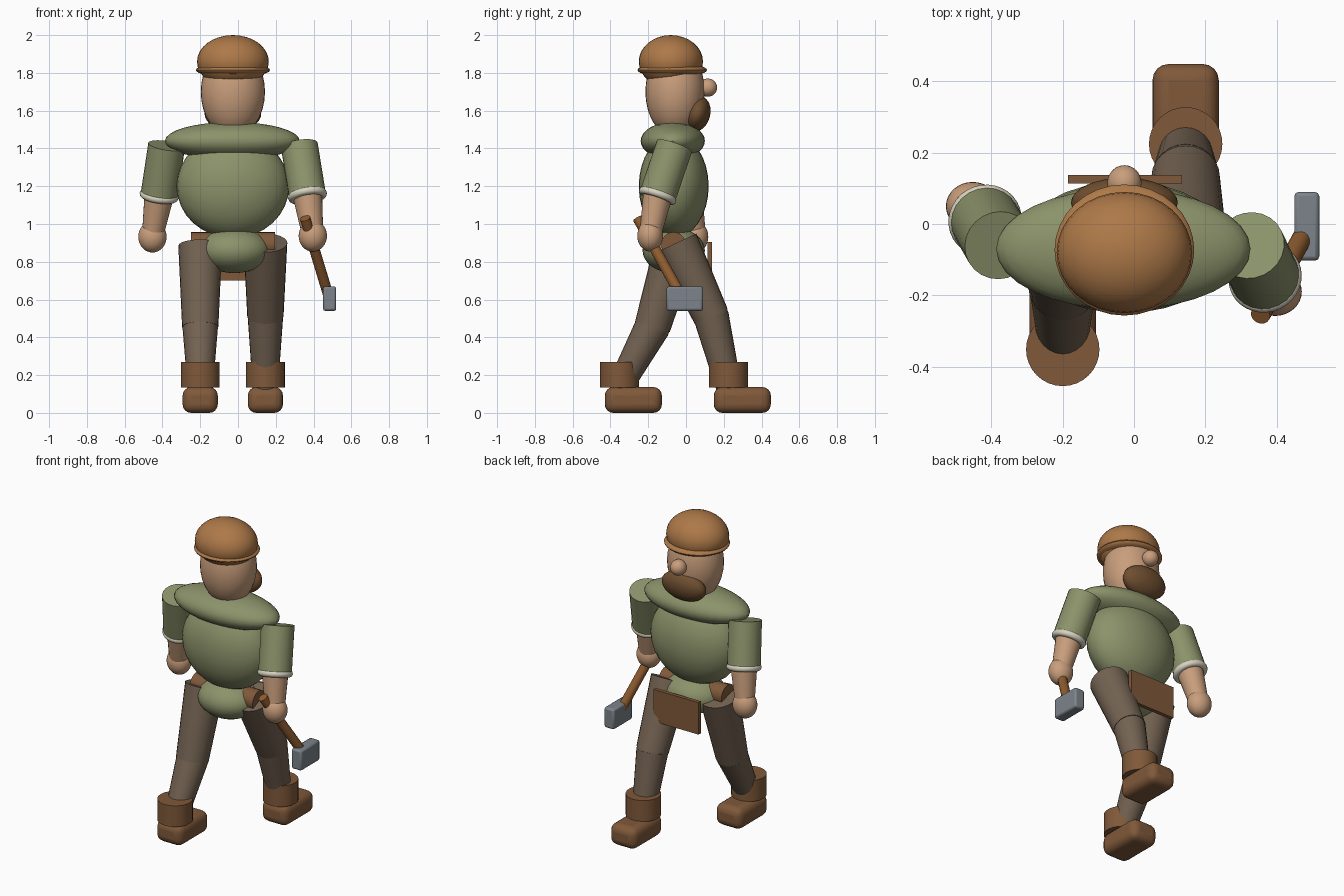
import bpy, math
from mathutils import Vector

if "Cube" in bpy.data.objects:
    bpy.data.objects.remove(bpy.data.objects["Cube"])


def colour(name, r, g, b):
    m = bpy.data.materials.new(name)
    m.diffuse_color = (r, g, b, 1)
    m.use_nodes = True
    m.node_tree.nodes["Principled BSDF"].inputs["Base Color"].default_value = m.diffuse_color
    return m


HAT = colour("hat_tan", 0.42, 0.19, 0.065)
SKIN = colour("skin", 0.58, 0.34, 0.20)
GREEN = colour("shirt_green", 0.26, 0.29, 0.145)
CREAM = colour("sleeve_cream", 0.68, 0.64, 0.52)
TROUSER = colour("trouser_brown", 0.17, 0.122, 0.083)
LEATHER = colour("boot_leather", 0.215, 0.10, 0.042)
BEARD = colour("beard_brown", 0.16, 0.078, 0.03)
WOOD = colour("handle_wood", 0.28, 0.11, 0.03)
STEEL = colour("steel", 0.20, 0.23, 0.255)


def finish(name, mat, angle=35):
    o = bpy.context.object
    o.name = name
    o.data.materials.append(mat)
    bpy.ops.object.transform_apply(location=False, rotation=False, scale=True)
    bpy.ops.object.shade_smooth_by_angle(angle=math.radians(angle))
    return o


def ball(name, mat, loc, radii, rot=(0, 0, 0)):
    bpy.ops.mesh.primitive_uv_sphere_add(segments=32, ring_count=16, radius=1,
                                         location=loc, rotation=rot)
    bpy.context.object.scale = radii
    return finish(name, mat)


def limb(name, mat, a, b, ra, rb, sides=24):
    """Tapered solid from point a (radius ra) to point b (radius rb)."""
    a, b = Vector(a), Vector(b)
    d = b - a
    bpy.ops.mesh.primitive_cone_add(vertices=sides, radius1=ra, radius2=rb, depth=d.length,
                                    location=(a + b) / 2,
                                    rotation=d.to_track_quat('Z', 'Y').to_euler())
    return finish(name, mat)


def block(name, mat, lo, hi, bevel=0.0, segments=4):
    lo, hi = Vector(lo), Vector(hi)
    bpy.ops.mesh.primitive_cube_add(size=1, location=(lo + hi) / 2)
    bpy.context.object.scale = hi - lo
    o = finish(name, mat)
    if bevel:
        m = o.modifiers.new("round", 'BEVEL')
        m.width, m.segments = bevel, segments
    return o


def ring(name, mat, loc, axis, major, minor):
    bpy.ops.mesh.primitive_torus_add(major_segments=32, minor_segments=10,
                                     major_radius=major, minor_radius=minor, location=loc,
                                     rotation=Vector(axis).to_track_quat('Z', 'Y').to_euler())
    return finish(name, mat, 60)


CX = -0.027  # body centre line

# Head, beard, nose and cap
ball("head", SKIN, (CX, -0.058, 1.70), (0.17, 0.157, 0.24))
ball("beard", BEARD, (CX, 0.06, 1.583), (0.15, 0.068, 0.095), (math.radians(-15), 0, 0))
ball("nose", SKIN, (CX, 0.115, 1.722), (0.048, 0.05, 0.048))
ball("cap_crown", HAT, (CX, -0.08, 1.86), (0.19, 0.17, 0.14))
ball("cap_brim", HAT, (CX, -0.073, 1.815), (0.196, 0.184, 0.038))

# Body
ball("shoulders", GREEN, (-0.03, -0.07, 1.44), (0.357, 0.17, 0.10))
ball("torso", GREEN, (CX, -0.065, 1.20), (0.298, 0.185, 0.275))
ball("hips", GREEN, (-0.02, -0.065, 0.86), (0.19, 0.165, 0.12))
limb("belt_roll", LEATHER, (-0.25, -0.066, 0.892), (0.195, -0.066, 0.892), 0.065, 0.065)
block("apron_flap", LEATHER, (-0.185, 0.113, 0.70), (0.135, 0.137, 0.905))

# Legs: side, x, hip, knee, ankle, boot cuff centre, boot start
for side, x, hip, knee, ankle, cuff, heel in (
        ("left", -0.2, (-0.05, 0.885), (-0.178, 0.455), (-0.355, 0.13), -0.352, -0.43),
        ("right", 0.145, (-0.05, 0.90), (0.133, 0.512), (0.228, 0.13), 0.225, 0.147)):
    limb(side + "_thigh", TROUSER, (x, *hip), (x, *knee), 0.116, 0.096)
    ball(side + "_knee", TROUSER, (x, *knee), (0.093, 0.093, 0.093))
    limb(side + "_shin", TROUSER, (x, *knee), (x, *ankle), 0.094, 0.067)
    limb(side + "_boot_cuff", LEATHER, (x, cuff, 0.135), (x, cuff, 0.27), 0.103, 0.103, 32)
    block(side + "_boot", LEATHER, (x - 0.093, heel, 0), (x + 0.093, heel + 0.302, 0.137), 0.045)

# Arms: side, shoulder, elbow, hand
for side, top, elbow, hand in (
        ("left", (-0.378, -0.06, 1.415), (-0.418, 0.01, 1.15), (-0.453, 0.05, 0.932)),
        ("right", (0.325, -0.06, 1.415), (0.368, -0.15, 1.15), (0.396, -0.19, 0.937))):
    limb(side + "_sleeve", GREEN, top, elbow, 0.098, 0.098)
    axis = Vector(elbow) - Vector(top)
    ring(side + "_sleeve_roll", CREAM, elbow, axis, 0.083, 0.021)
    limb(side + "_forearm", SKIN, elbow, hand, 0.078, 0.056)
    ball(side + "_hand", SKIN, hand, (0.075, 0.068, 0.083))

# Hammer
limb("hammer_handle", WOOD, (0.355, -0.255, 1.03), (0.482, -0.02, 0.61), 0.028, 0.028, 16)
block("hammer_head", STEEL, (0.45, -0.103, 0.54), (0.52, 0.09, 0.67), 0.012, 2)
